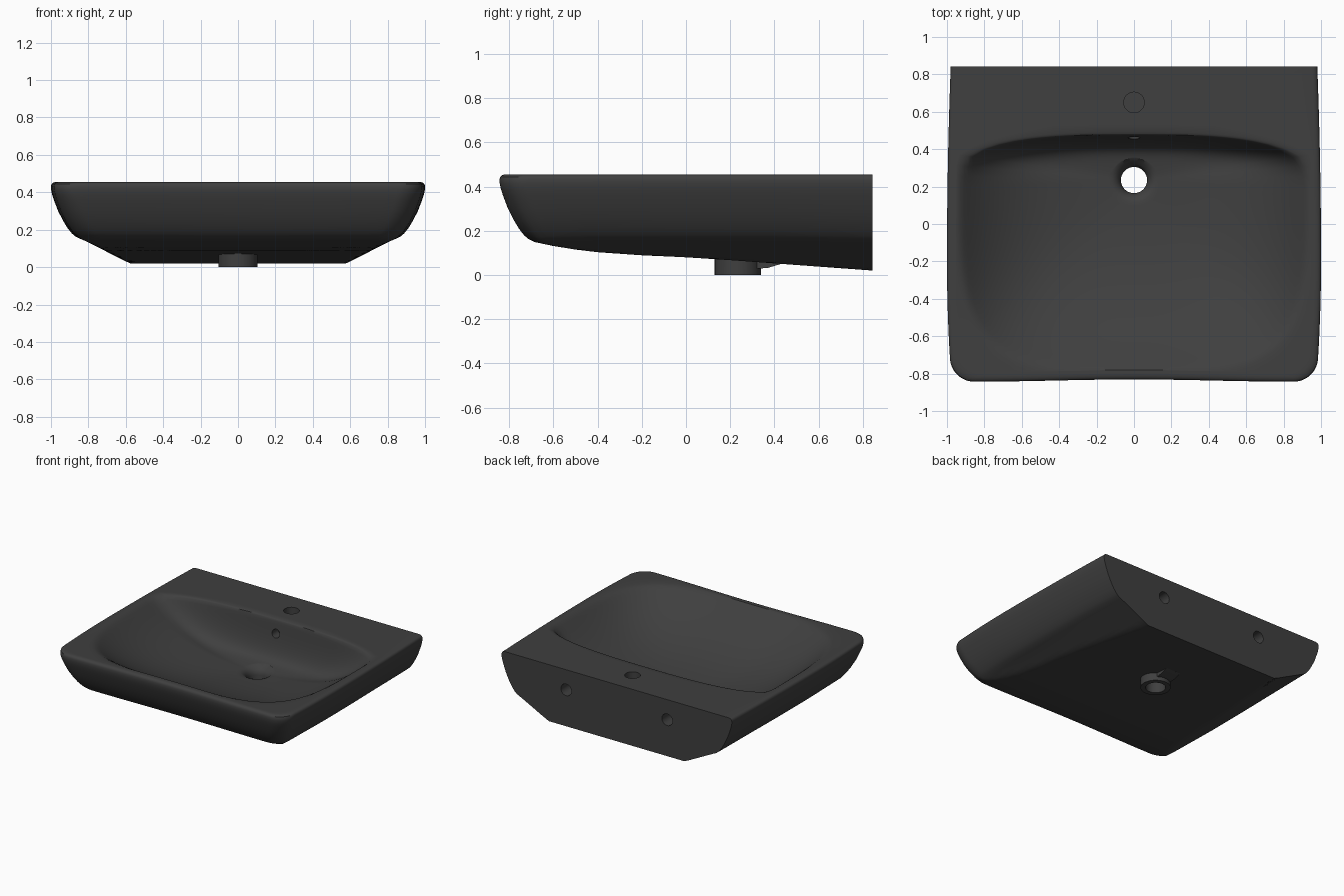
import bpy, bmesh, math
from mathutils import Vector, Matrix

if "Cube" in bpy.data.objects:
    bpy.data.objects.remove(bpy.data.objects["Cube"])

glaze = bpy.data.materials.new("dark_grey_ceramic")
glaze.use_nodes = True
COLOUR = (0.05, 0.05, 0.05, 1)
glaze.diffuse_color = COLOUR
glaze.node_tree.nodes["Principled BSDF"].inputs["Base Color"].default_value = COLOUR

TOP, BACK, DRAIN_Y = 0.455, 0.843, 0.235
HOLE, FLARE, PIPE = 0.07, 0.118, 0.105


def lerp(a, b, t):
    return a + (b - a) * t


def make_object(name, bm):
    bmesh.ops.recalc_face_normals(bm, faces=bm.faces)
    mesh = bpy.data.meshes.new(name)
    bm.to_mesh(mesh)
    bm.free()
    mesh.materials.append(glaze)
    obj = bpy.data.objects.new(name, mesh)
    bpy.context.collection.objects.link(obj)
    return obj


def half_width(y):
    d = y + 0.2
    return 1 - (0.0185 if d > 0 else 0.06) * d * d


def plan_outline():
    """Closed plan outline: straight back, bowed sides, rounded front corners."""
    half = [(half_width(BACK) * i / 20, BACK) for i in range(20)]
    half += [(half_width(y), y) for y in (lerp(BACK, -0.713, i / 26) for i in range(27))]
    w = half_width(-0.713)
    for i in range(1, 13):
        a = math.radians(90 * i / 12)
        half.append((w - 0.13 + 0.13 * math.cos(a), -0.713 - 0.13 * math.sin(a)))
    corner = w - 0.13
    for i in range(1, 17):
        x = corner * (1 - i / 16)
        half.append((x, -0.843 + 0.006 * (1 + math.cos(math.pi * x / corner))))
    return half + [(-x, y) for x, y in half[-2:0:-1]]


def bowl_radius(x, y):
    """1 on the bowl edge, 0 at the drain."""
    dy = y - DRAIN_Y
    n, depth = (2.7, 0.24) if dy > 0 else (4, 1.01)
    return (abs(x / 0.93) ** n + abs(dy / depth) ** n) ** (1 / n)


def bowl_height(x, y):
    """Steep wall at the back, gentler at the sides and front, with a soft lip."""
    r = bowl_radius(x, y)
    dy = y - DRAIN_Y
    back = (dy / 0.24 / r) ** 2 if dy > 0 else 0
    front = (dy / 1.01 / r) ** 2 if dy < 0 else 0
    power = 3.3 + 3.7 * back - 0.4 * front
    lip = 0.015 + 0.015 * back
    z = 0.135 + 0.32 * (0.12 * r + 0.88 * r ** power)
    return 0.5 * (z + TOP - math.hypot(z - TOP, lip))


def underside(x, y):
    """Underside sinking to the back, with sloping flanks."""
    pts = [(-0.69, 0.15), (-0.6, 0.131), (-0.5, 0.115), (-0.4, 0.103), (-0.2, 0.089),
           (0, 0.08), (0.2, 0.067), (BACK, 0.02)]
    centre = 0.15
    for (y0, z0), (y1, z1) in zip(pts, pts[1:]):
        if y0 <= y <= y1 + 1e-6:
            centre = lerp(z0, z1, (y - y0) / (y1 - y0))
    return min(0.15, max(centre, 0.02 + 0.51 * (abs(x) - 0.58)))


def inset_point(p, inset):
    return p[0] * (1 - inset), BACK - (BACK - p[1]) * (1 - inset / 1.686)


# Wall profile: fraction of the way down, inset from the outline
WALL = [(0, 0.03), (0.004, 0.02), (0.015, 0.01), (0.035, 0.003), (0.07, 0), (0.13, 0),
        (0.22, 0.006), (0.31, 0.015), (0.5, 0.037), (0.67, 0.063), (0.8, 0.087),
        (0.9, 0.111), (0.96, 0.133), (1, 0.16)]
BOWL_RINGS, BASE_RINGS = 40, 24


def section(p):
    """One radial section, from the drain up the bowl, over the rim and back underneath."""
    rim = Vector(inset_point(p, WALL[0][1]))
    foot = Vector(inset_point(p, WALL[-1][1]))
    c = Vector((0, DRAIN_Y))
    ray = rim - c
    reach = ray.length
    d = ray / reach
    edge = min(1.07 * reach / bowl_radius(*rim), 0.98 * reach)

    def at(radius, z):
        return (d.x * radius, DRAIN_Y + d.y * radius, z)

    pts = [at(HOLE, 0.0), at(HOLE, 0.085), at(0.075, 0.104), at(0.085, 0.12), at(0.1, 0.133)]
    for i in range(BOWL_RINGS):
        q = c + d * lerp(FLARE, edge, i / BOWL_RINGS)
        pts.append((q.x, q.y, bowl_height(q.x, q.y)))
    # flat deck, held by close rings at both borders
    for t in (0, 0.1, 0.5, 0.9):
        pts.append(at(lerp(edge, reach, t), TOP))
    low = underside(*foot)
    for s, inset in WALL:
        pts.append((*inset_point(p, inset), lerp(TOP, low, s)))
    e = foot - c
    pipe = c + e.normalized() * PIPE
    for i in range(1, BASE_RINGS + 1):
        q = foot.lerp(pipe, i / BASE_RINGS)
        pts.append((q.x, q.y, underside(q.x, q.y)))
    pts.append((pipe.x, pipe.y, 0.0))
    return pts


# Basin body: sections joined around the drain into one closed shell
bm = bmesh.new()
columns = [[bm.verts.new(v) for v in section(p)] for p in plan_outline()]
for a, b in zip(columns, columns[1:] + columns[:1]):
    n = len(a)
    for i in range(n):
        j = (i + 1) % n
        bm.faces.new((a[i], b[i], b[j], a[j]))
basin = make_object("basin", bm)


# Tap, overflow and wall fixing holes
def drill(name, centre, radius, depth, tilt):
    bm = bmesh.new()
    bmesh.ops.create_cone(bm, cap_ends=True, segments=32, radius1=radius, radius2=radius, depth=depth,
                          matrix=Matrix.Translation(centre) @ Matrix.Rotation(tilt, 4, 'X'))
    cutter = make_object(name, bm)
    cutter.hide_render = True
    mod = basin.modifiers.new(name, 'BOOLEAN')
    mod.operation, mod.solver, mod.object = 'DIFFERENCE', 'EXACT', cutter
    bpy.context.view_layer.objects.active = basin
    bpy.ops.object.modifier_apply(modifier=name)
    bpy.data.objects.remove(cutter)


drill("tap_hole", (0, 0.65, TOP), 0.055, 0.24, 0)
drill("overflow_hole", (0, 0.47, 0.35), 0.032, 0.12, math.pi / 2)
for side in (-1, 1):
    drill("fixing_hole", (side * 0.43, BACK, 0.3), 0.045, 0.2, math.pi / 2)

# Overflow channel: small wedge behind the outlet pipe
bm = bmesh.new()
ends = []
for x in (-0.06, 0.06):
    ends.append([bm.verts.new((x, y, z)) for y, z in
                 ((0.32, 0.085), (0.32, 0.028), (0.37, 0.032), (0.43, 0.05), (0.43, 0.075))])
bm.faces.new(ends[0])
bm.faces.new(ends[1])
for i in range(5):
    j = (i + 1) % 5
    bm.faces.new((ends[0][i], ends[0][j], ends[1][j], ends[1][i]))
channel = make_object("overflow_channel", bm)

# Smooth shading with crisp edges
for obj in (basin, channel):
    bpy.ops.object.select_all(action='DESELECT')
    obj.select_set(True)
    bpy.context.view_layer.objects.active = obj
    bpy.ops.object.shade_smooth_by_angle(angle=math.radians(35))
